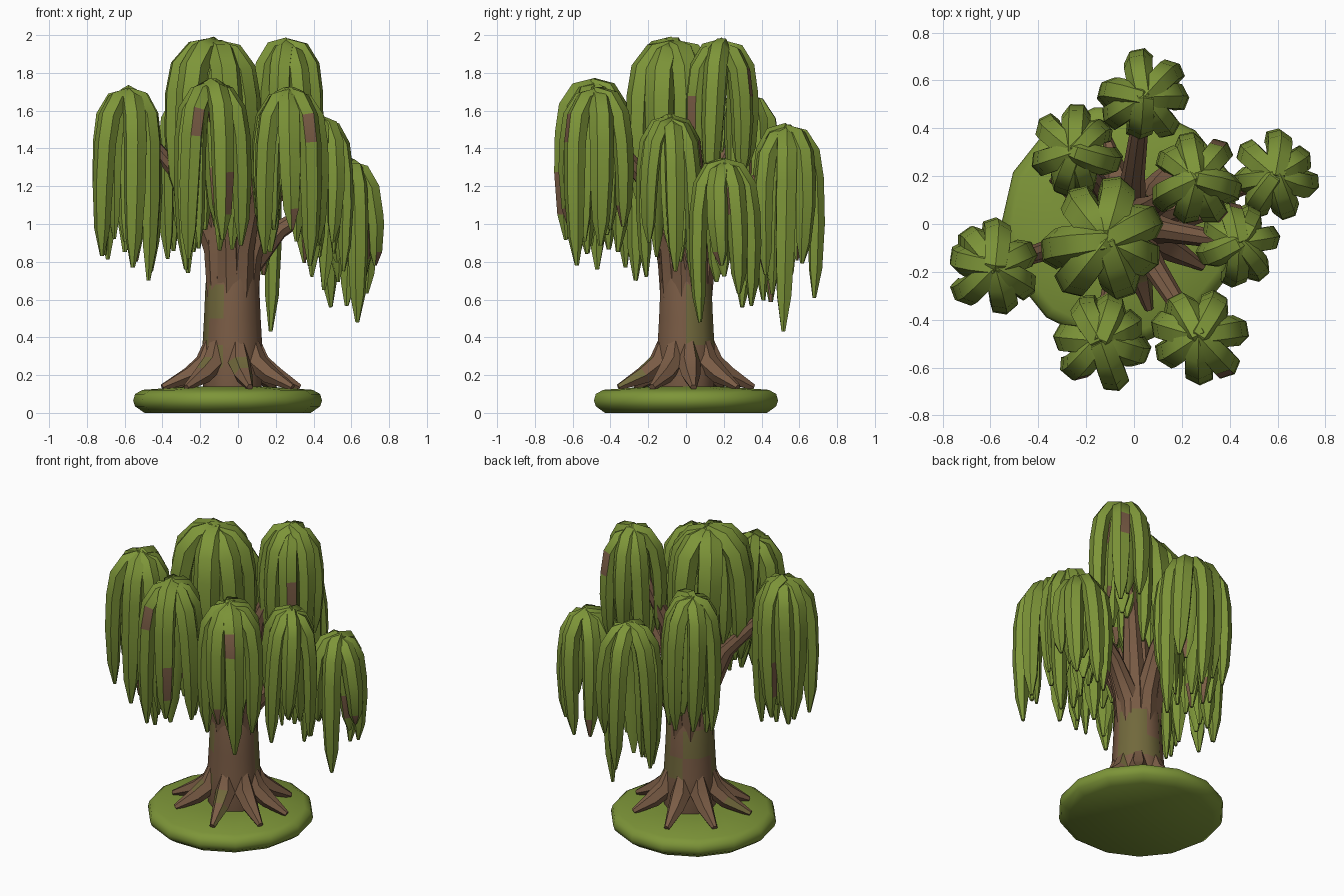
import bpy, bmesh, math, random
from mathutils import Vector

random.seed(11)
old = bpy.data.objects.get("Cube")
if old:
    bpy.data.objects.remove(old)


def material(name, rgb):
    m = bpy.data.materials.new(name)
    m.use_nodes = True
    m.diffuse_color = (*rgb, 1)
    m.node_tree.nodes["Principled BSDF"].inputs["Base Color"].default_value = (*rgb, 1)
    return m


LEAF = material("willow green", (0.205, 0.3, 0.04))
BARK = material("bark brown", (0.195, 0.107, 0.06))
MOSS = material("mossy bark", (0.165, 0.14, 0.045))


def tube(bm, path, radii, side, sides=6, phase=0.0):
    """Loft an elliptical tube; radii are (across, through) pairs."""
    rings = []
    last = len(path) - 1
    for i, p in enumerate(path):
        along = (path[min(i + 1, last)] - path[max(i - 1, 0)]).normalized()
        across = (side - along * side.dot(along)).normalized()
        through = along.cross(across)
        a, b = radii[i]
        ring = []
        for k in range(sides):
            t = math.tau * k / sides + phase
            ring.append(bm.verts.new(p + across * a * math.cos(t) + through * b * math.sin(t)))
        rings.append(ring)
    for r0, r1 in zip(rings, rings[1:]):
        for k in range(sides):
            n = (k + 1) % sides
            bm.faces.new((r0[k], r0[n], r1[n], r1[k]))
    bm.faces.new(rings[0][::-1])
    bm.faces.new(rings[-1])


def round_tube(bm, path, radii, side, sides=8):
    tube(bm, path, [(r, r) for r in radii], side, sides)


def speckle(bm, chance, low, high):
    """Give some faces between two heights the second material."""
    for f in bm.faces:
        if low < f.calc_center_median().z < high and random.random() < chance:
            f.material_index = 1


def finish(bm, name, mats, angle=40):
    bmesh.ops.recalc_face_normals(bm, faces=bm.faces[:])
    mesh = bpy.data.meshes.new(name)
    bm.to_mesh(mesh)
    bm.free()
    for m in mats:
        mesh.materials.append(m)
    ob = bpy.data.objects.new(name, mesh)
    bpy.context.collection.objects.link(ob)
    bpy.ops.object.select_all(action="DESELECT")
    ob.select_set(True)
    bpy.context.view_layer.objects.active = ob
    bpy.ops.object.shade_smooth_by_angle(angle=math.radians(angle))


# Grass mound
X = Vector((1, 0, 0))
bm = bmesh.new()
mound = [(0.0, 0.44), (0.035, 0.49), (0.065, 0.5), (0.1, 0.49), (0.122, 0.45), (0.14, 0.2)]
round_tube(bm, [Vector((-0.055, 0, z)) for z, r in mound], [r for z, r in mound], X, 14)
finish(bm, "grass_mound", [LEAF], 50)

# Trunk with mossy patches
bm = bmesh.new()
trunk = [(0.1, 0.15), (0.24, 0.165), (0.36, 0.158), (0.5, 0.15), (0.68, 0.142), (0.84, 0.115), (0.96, 0.05)]
round_tube(bm, [Vector((-0.03, 0, z)) for z, r in trunk], [r for z, r in trunk], X, 10)
speckle(bm, 0.4, 0.3, 0.8)
finish(bm, "trunk", [BARK, MOSS])

# Roots spreading from the trunk
bm = bmesh.new()
ROOTS = 8
for i in range(ROOTS):
    a = math.tau * (i + 0.2) / ROOTS + random.uniform(-0.12, 0.12)
    out = Vector((math.cos(a), math.sin(a), 0))
    reach = random.uniform(0.35, 0.39)
    path = [Vector((-0.03, 0, z)) + out * r
            for r, z in ((0.1, 0.44), (0.14, 0.27), (0.23, 0.2), (reach, 0.135))]
    round_tube(bm, path, [0.025, 0.062, 0.05, 0.018], Vector((-out.y, out.x, 0)), 6)
speckle(bm, 0.1, 0.18, 0.4)
finish(bm, "roots", [BARK, MOSS])

# Foliage clumps: name, x, y, top, radius, lowest tip, spread of tips
CLUMPS = [
    ("right", -0.58, -0.18, 1.74, 0.205, 0.70, 0.22),
    ("crown", -0.12, -0.07, 2.0, 0.265, 1.02, 0.25),
    ("upper_left", 0.26, 0.19, 1.99, 0.2, 1.05, 0.28),
    ("back_right", -0.25, 0.3, 1.72, 0.195, 0.74, 0.25),
    ("back", 0.04, 0.53, 1.54, 0.195, 0.43, 0.4),
    ("front_right", -0.14, -0.49, 1.78, 0.21, 0.76, 0.25),
    ("front_left", 0.27, -0.47, 1.74, 0.21, 0.78, 0.22),
    ("left", 0.44, -0.08, 1.59, 0.18, 0.65, 0.3),
    ("far_left", 0.59, 0.2, 1.36, 0.19, 0.48, 0.32),
]


def strand(bm, cx, cy, top, radius, tip, angle, width, thick):
    """One drooping, pointed lock of leaves."""
    out = Vector((math.cos(angle), math.sin(angle), 0))
    side = Vector((-out.y, out.x, 0))
    reach = radius - thick
    drop = top - tip
    top -= thick
    # distance out, depth below the top, width factor, thickness factor
    shape = [(-0.3, 0.04, 0.5, 0.7), (0.1, 0.0, 0.8, 1), (0.5, 0.015, 0.95, 1), (0.84, 0.1, 1, 1.05),
             (0.98, 0.24, 1, 1), (1.02, 0.52 * drop, 0.95, 0.95),
             (0.98, 0.78 * drop, 0.72, 0.75), (0.93, drop - thick, 0.18, 0.2)]
    sway = random.uniform(-0.05, 0.05)
    path, radii = [], []
    for d, depth, w, t in shape:
        path.append(Vector((cx, cy, top - depth)) + out * reach * d + side * sway * depth / drop)
        radii.append((width * w, thick * t))
    tube(bm, path, radii, side, 6, random.choice((0, math.pi / 6)))


for name, cx, cy, top, radius, low, spread in CLUMPS:
    bm = bmesh.new()
    count = 7
    turn = random.uniform(0, 1)
    longest = random.randrange(count)
    for i in range(count):
        tip = low if i == longest else low + random.uniform(0.2, 1) * spread
        strand(bm, cx, cy, top - random.uniform(0, 0.03), radius * random.uniform(0.92, 1.06), tip,
               turn + math.tau * i / count + random.uniform(-0.15, 0.15), radius * 0.31, radius * 0.25)
    # Inner locks filling the clump
    for i in range(3):
        strand(bm, cx, cy, top - 0.04, radius * 0.6, low + random.uniform(0.3, 1.1) * spread,
               turn + math.tau * (i + 0.5) / 3, radius * 0.32, radius * 0.2)
    # A few twigs showing through the leaves
    speckle(bm, 0.025, low, top - 0.2)
    finish(bm, "foliage_" + name, [LEAF, BARK], 45)

    # Limb from the trunk up into the clump
    bm = bmesh.new()
    start = Vector((-0.03, 0, 0.62))
    end = Vector((cx, cy, top - 0.14))
    flat = Vector((cx + 0.03, cy, 0))
    out = flat.normalized()
    rise = end.z - start.z
    path = [start + out * 0.06,
            start + out * 0.09 + Vector((0, 0, 0.26 * rise)),
            start + flat * 0.4 + Vector((0, 0, 0.58 * rise)),
            start + flat * 0.8 + Vector((0, 0, 0.84 * rise)),
            end]
    round_tube(bm, path, [0.08, 0.07, 0.048, 0.036, 0.022], Vector((-out.y, out.x, 0)), 8)
    finish(bm, "limb_" + name, [BARK])
